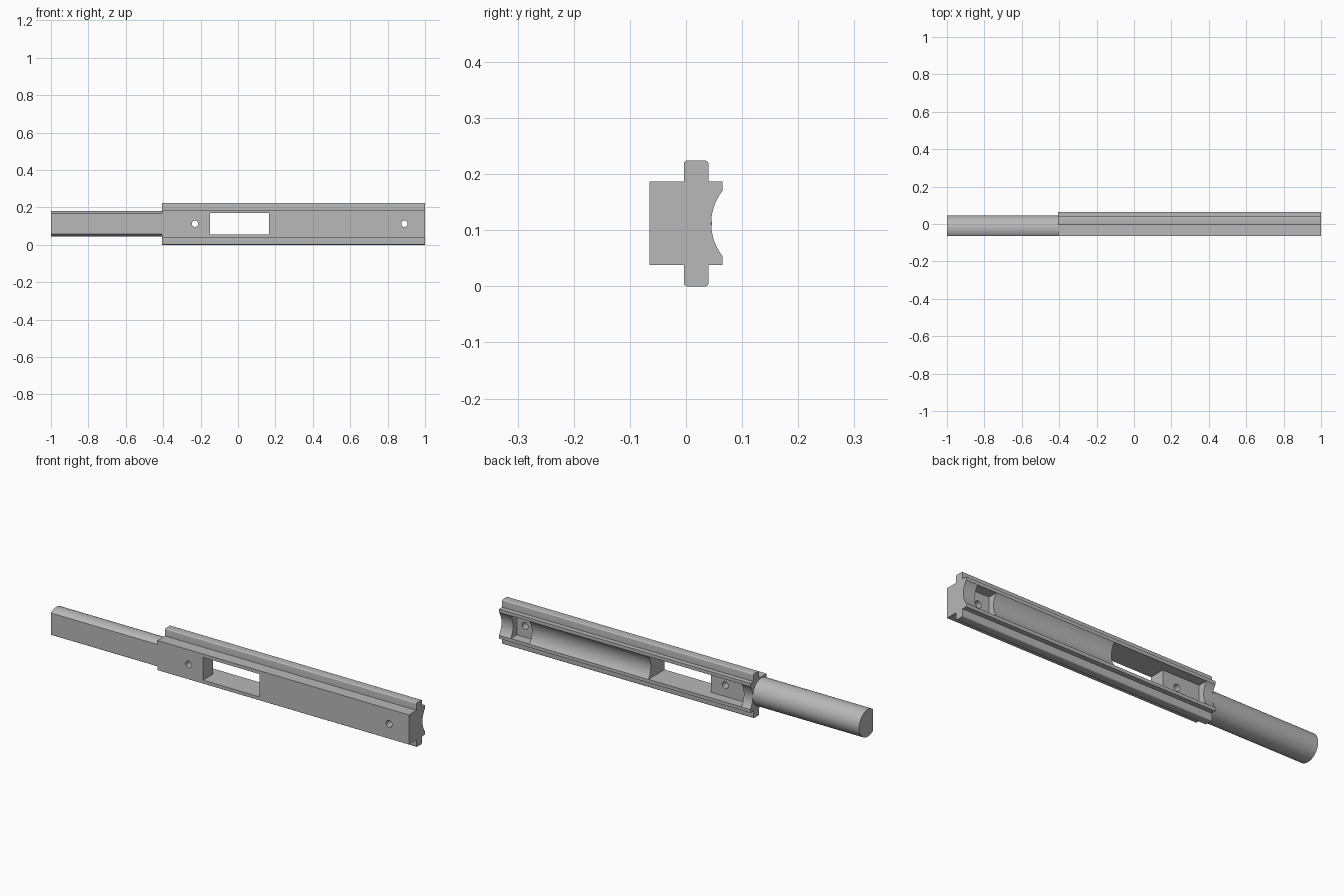
import bpy, bmesh, math

cube = bpy.data.objects.get("Cube")
if cube:
    bpy.data.objects.remove(cube, do_unlink=True)

steel = bpy.data.materials.new("grey_steel")
steel.use_nodes = True
GREY = (0.48, 0.48, 0.48, 1)
steel.diffuse_color = GREY
steel.node_tree.nodes["Principled BSDF"].inputs["Base Color"].default_value = GREY

MID = 0.112          # height of the centre line
FRONT, BACK = -0.065, 0.065


def arc(cy, cz, r, start, end, n):
    """Points of an arc in the yz plane, angles in degrees."""
    angles = [math.radians(start + (end - start) * i / n) for i in range(n + 1)]
    return [(cy + r * math.cos(a), cz + r * math.sin(a)) for a in angles]


def extrude(name, profile, x0, x1):
    """Solid bar with a yz profile running along x."""
    bm = bmesh.new()
    face = bm.faces.new([bm.verts.new((x0, y, z)) for y, z in profile])
    out = bmesh.ops.extrude_face_region(bm, geom=[face])
    verts = [v for v in out["geom"] if isinstance(v, bmesh.types.BMVert)]
    bmesh.ops.translate(bm, verts=verts, vec=(x1 - x0, 0, 0))
    bmesh.ops.recalc_face_normals(bm, faces=bm.faces)
    mesh = bpy.data.meshes.new(name)
    bm.to_mesh(mesh)
    bm.free()
    mesh.materials.append(steel)
    ob = bpy.data.objects.new(name, mesh)
    bpy.context.collection.objects.link(ob)
    return ob


def box(name, x0, x1, y0, y1, half):
    lo, hi = MID - half, MID + half
    return extrude(name, [(y0, lo), (y1, lo), (y1, hi), (y0, hi)], x0, x1)


def pin_hole(name, x):
    bpy.ops.mesh.primitive_cylinder_add(vertices=32, radius=0.017, depth=0.4,
                                        location=(x, 0, MID),
                                        rotation=(math.pi / 2, 0, 0))
    ob = bpy.context.object
    ob.name = name
    return ob


def cut(target, cutter):
    mod = target.modifiers.new("cut", 'BOOLEAN')
    mod.operation, mod.solver, mod.object = 'DIFFERENCE', 'EXACT', cutter
    bpy.context.view_layer.objects.active = target
    bpy.ops.object.modifier_apply(modifier=mod.name)
    bpy.data.objects.remove(cutter, do_unlink=True)


def smooth(ob):
    bpy.ops.object.select_all(action='DESELECT')
    ob.select_set(True)
    bpy.context.view_layer.objects.active = ob
    bpy.ops.object.shade_smooth_by_angle(angle=math.radians(30))


# Rail body: block with a rounded rib above and below, hollow groove at the back
RIB_FRONT, RIB_BACK, R = -0.004, 0.040, 0.006
BLOCK, RIB = 0.0745, 0.112
upper = [(FRONT, BLOCK), (RIB_FRONT, BLOCK)]
upper += arc(RIB_FRONT + R, RIB - R, R, 180, 90, 5)
upper += arc(RIB_BACK - R, RIB - R, R, 90, 0, 5)
upper += [(RIB_BACK, BLOCK), (BACK, BLOCK)]
groove_half, groove_r = 0.058, 0.094
spread = math.degrees(math.asin(groove_half / groove_r))
groove_y = BACK + math.sqrt(groove_r ** 2 - groove_half ** 2)
groove = arc(groove_y, 0, groove_r, 180 - spread, 180 + spread, 24)
lower = [(y, -z) for y, z in reversed(upper)]
profile = [(y, z + MID) for y, z in upper + groove + lower]
body = extrude("rail_body", profile, -0.405, 1.0)

# Window, pockets around the two pin holes, and the holes
cut(body, box("window_cutter", -0.15, 0.165, -0.2, 0.2, 0.0575))
cut(body, box("inner_pocket_cutter", -0.355, -0.14, 0.015, 0.2, 0.0575))
cut(body, box("end_pocket_cutter", 0.83, 0.935, 0.015, 0.2, 0.0575))
for x in (-0.23, 0.89):
    cut(body, pin_hole("pin_hole_cutter", x))
smooth(body)

# Handle rod: round bar with a flat front, flush with the body
rod_r, rod_flat = 0.069, 0.042
edge = math.degrees(math.acos(-rod_flat / rod_r))
rod = extrude("handle_rod", arc(FRONT + rod_flat, MID, rod_r, -edge, edge, 48),
              -1.0, -0.404)
smooth(rod)
